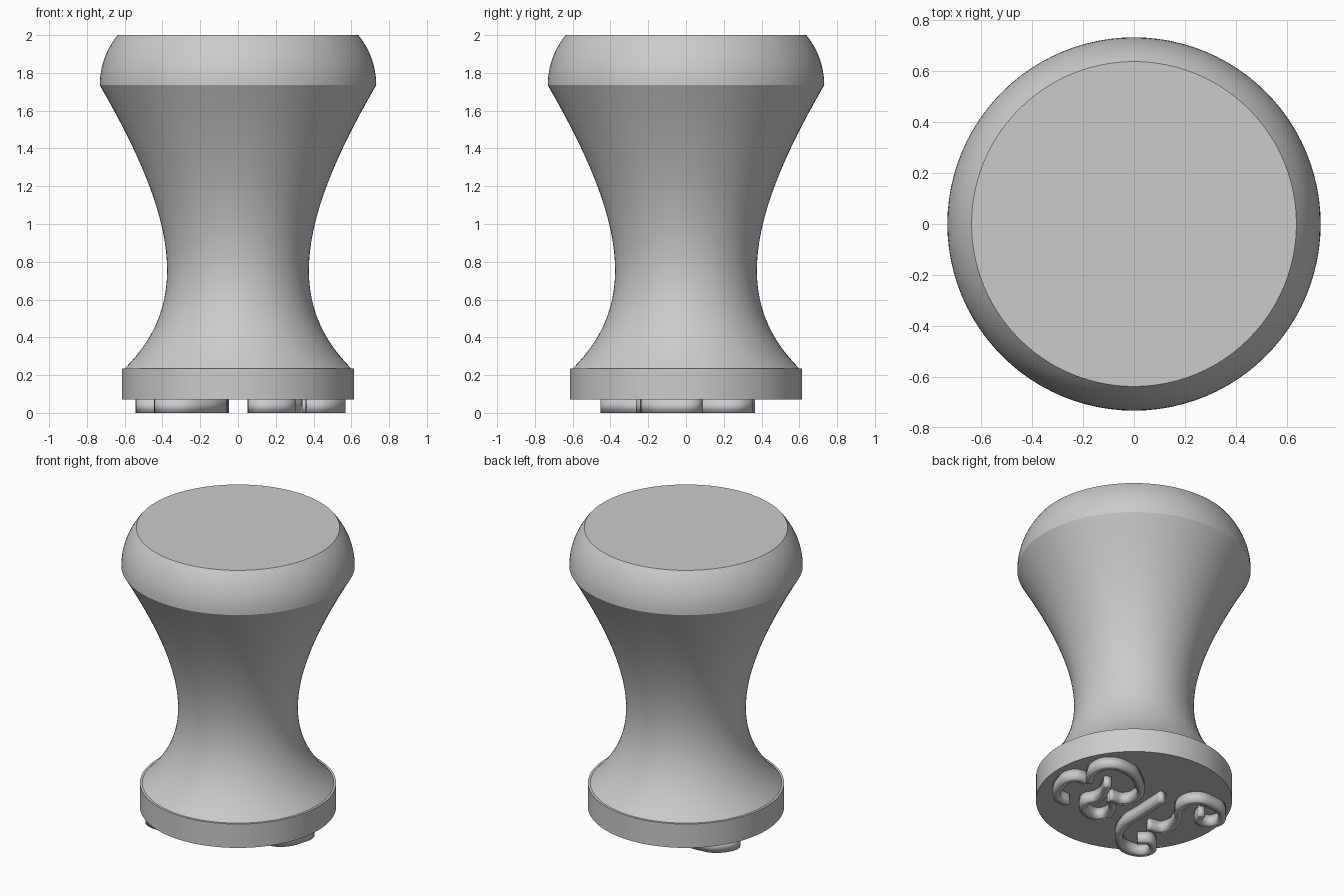
import bpy, bmesh, math
from mathutils import Vector
from mathutils.geometry import interpolate_bezier

cube = bpy.data.objects.get("Cube")
if cube:
    bpy.data.objects.remove(cube, do_unlink=True)

# One plain grey material
grey = bpy.data.materials.new("light grey")
grey.use_nodes = True
color = (0.6, 0.6, 0.6, 1)
grey.diffuse_color = color
grey.node_tree.nodes["Principled BSDF"].inputs["Base Color"].default_value = color


def add(name, data):
    obj = bpy.data.objects.new(name, data)
    bpy.context.collection.objects.link(obj)
    data.materials.append(grey)
    return obj


def lathe(name, profile, segments=96):
    """Spin (radius, height) points round the z axis, with flat end caps."""
    bm = bmesh.new()
    rings = []
    for r, z in profile:
        ring = []
        for i in range(segments):
            a = math.tau * i / segments
            ring.append(bm.verts.new((r * math.cos(a), r * math.sin(a), z)))
        rings.append(ring)
    for low, high in zip(rings, rings[1:]):
        for i in range(segments):
            j = (i + 1) % segments
            bm.faces.new((low[i], low[j], high[j], high[i]))
    bm.faces.new(rings[0][::-1])
    bm.faces.new(rings[-1])
    mesh = bpy.data.meshes.new(name)
    bm.to_mesh(mesh)
    bm.free()
    obj = add(name, mesh)
    bpy.ops.object.select_all(action='DESELECT')
    obj.select_set(True)
    bpy.context.view_layer.objects.active = obj
    bpy.ops.object.shade_smooth_by_angle(angle=math.radians(20))
    return obj


def scroll(name, points, width=0.045):
    """Raised ribbon that follows a smooth path under the base."""
    curve = bpy.data.curves.new(name, 'CURVE')
    curve.dimensions = '2D'
    curve.extrude = 0.036
    curve.resolution_u = 8
    spline = curve.splines.new('BEZIER')
    spline.bezier_points.add(len(points) - 1)
    for bp, (x, y) in zip(spline.bezier_points, points):
        bp.co = (x, y, 0)
        bp.handle_left_type = bp.handle_right_type = 'AUTO'
    obj = add(name, curve)
    obj.location.z = 0.036
    solid = obj.modifiers.new("thickness", 'SOLIDIFY')
    solid.thickness = width
    solid.offset = 0
    return obj


# Round base plate
lathe("base_plate", [(0.615, 0.07), (0.615, 0.235)])

# Waisted handle with a domed, flat-topped head
waist = interpolate_bezier(Vector((0.6, 0.235)), Vector((0.27, 0.565)),
                           Vector((0.295, 0.985)), Vector((0.732, 1.735)), 28)
profile = [(p.x, p.y) for p in waist]
radius, sweep, steps = 0.417, 0.688, 10
for i in range(1, steps + 1):
    a = sweep * i / steps
    profile.append((0.732 - radius * (1 - math.cos(a)), 1.735 + radius * math.sin(a)))
lathe("handle", profile)

# Ornamental scrolls in relief on the underside
scroll("hook_scroll", [(.36, -.22), (.46, -.2), (.53, -.09), (.53, .04), (.44, .07)])
scroll("arch_scroll", [(.43, .07), (.49, .2), (.46, .3), (.33, .33), (.17, .25),
                       (.08, .14), (.1, .02), (.2, 0)])
scroll("loop_scroll", [(.32, .13), (.25, -.05), (.28, -.15), (.2, -.23),
                       (.09, -.22), (.1, -.1), (.19, 0)])
scroll("long_scroll", [(-.07, .2), (-.08, -.02), (-.09, -.2), (-.18, -.36),
                       (-.33, -.43), (-.42, -.36), (-.35, -.26), (-.28, -.3)])
scroll("wave_scroll", [(-.22, -.13), (-.32, -.09), (-.3, .06), (-.21, .21),
                       (-.24, .32), (-.36, .34), (-.47, .3), (-.51, .17),
                       (-.41, .14), (-.37, .22)])
